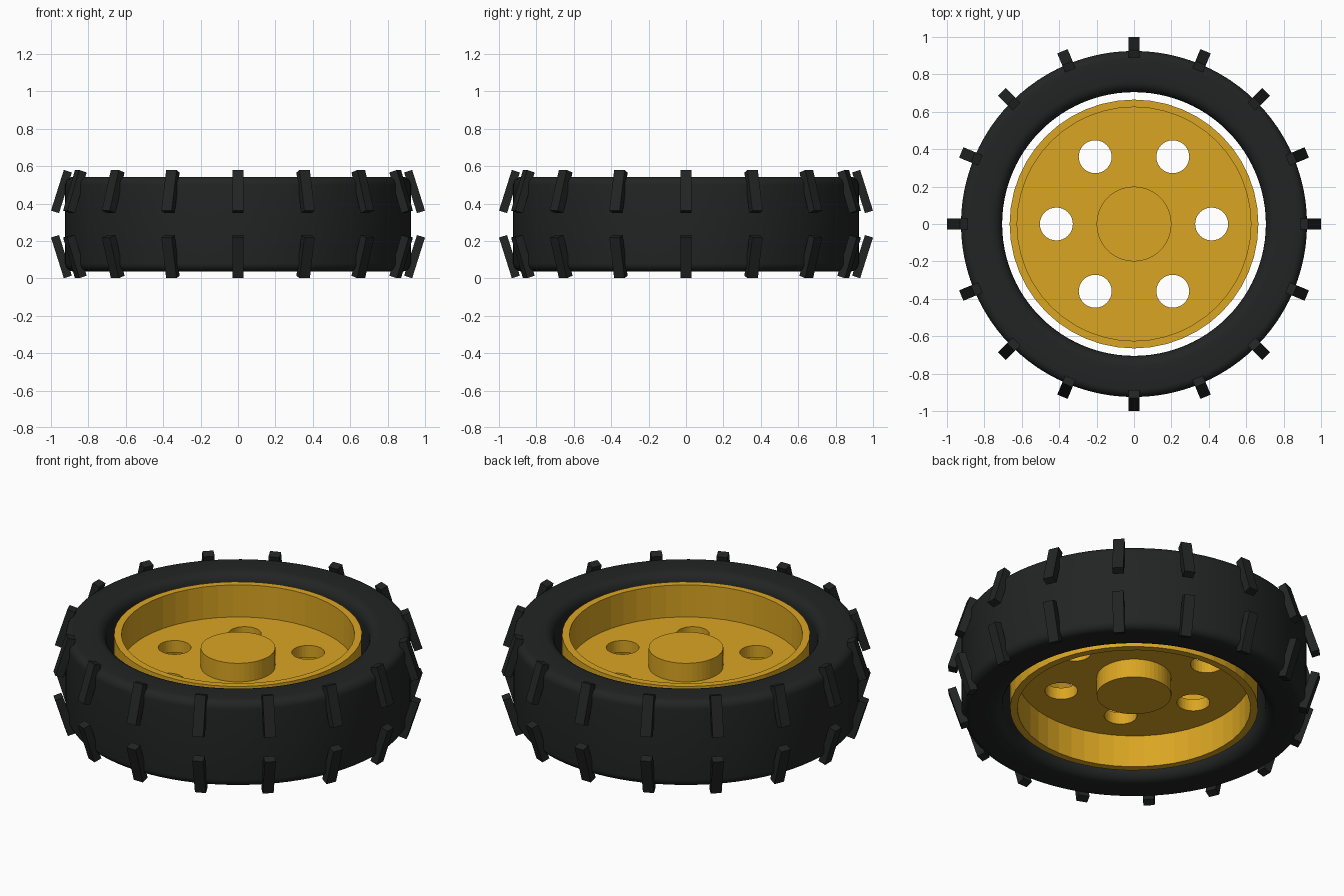
import bpy, bmesh
from math import pi, cos, sin, radians
from mathutils import Matrix

if "Cube" in bpy.data.objects:
    bpy.data.objects.remove(bpy.data.objects["Cube"])

MID = 0.29  # height of the wheel's middle plane


def material(name, rgb):
    m = bpy.data.materials.new(name)
    m.diffuse_color = (*rgb, 1)
    m.use_nodes = True
    m.node_tree.nodes["Principled BSDF"].inputs["Base Color"].default_value = m.diffuse_color
    return m


RUBBER = material("black_rubber", (0.016, 0.017, 0.017))
GOLD = material("gold_paint", (0.70, 0.376, 0.016))


def finish(name, bm, mat=None):
    bmesh.ops.recalc_face_normals(bm, faces=bm.faces)
    me = bpy.data.meshes.new(name)
    bm.to_mesh(me)
    bm.free()
    ob = bpy.data.objects.new(name, me)
    bpy.context.collection.objects.link(ob)
    if mat:
        me.materials.append(mat)
    return ob


def lathe(name, profile, steps, closed, mat):
    """Spin an (r, z) profile about the z axis; z is measured from MID."""
    bm = bmesh.new()
    vs = [bm.verts.new((r, 0, z + MID)) for r, z in profile]
    pairs = list(zip(vs, vs[1:])) + ([(vs[-1], vs[0])] if closed else [])
    es = [bm.edges.new(p) for p in pairs]
    bmesh.ops.spin(bm, geom=vs + es, cent=(0, 0, 0), axis=(0, 0, 1),
                   angle=2 * pi, steps=steps, use_merge=True)
    bmesh.ops.remove_doubles(bm, verts=bm.verts, dist=1e-5)
    return finish(name, bm, mat)


# Tyre: rounded-rectangle section
section = []
H = 0.253
for r, z, c, start in ((0.925, H, 0.045, 0), (0.705, H, 0.06, 90),
                       (0.705, -H, 0.06, 180), (0.925, -H, 0.045, 270)):
    cr = r - c if r > 0.8 else r + c
    cz = z - c if z > 0 else z + c
    for i in range(7):
        a = radians(start + 15 * i)
        section.append((cr + c * cos(a), cz + c * sin(a)))
tyre = lathe("tyre", section, 96, True, RUBBER)
bpy.context.view_layer.objects.active = tyre
tyre.select_set(True)
bpy.ops.object.shade_smooth_by_angle(angle=radians(40))

# Wheel rim with web and hub in one turned piece
half = [(0, 0.145), (0.2, 0.145), (0.2, 0.035), (0.625, 0.035),
        (0.625, 0.225), (0.665, 0.225)]
rim = lathe("wheel_rim", half + [(r, -z) for r, z in reversed(half)],
            48, False, GOLD)

# Six round holes through the web
bm = bmesh.new()
for i in range(6):
    a = i * pi / 3
    bmesh.ops.create_cone(
        bm, cap_ends=True, segments=32, radius1=0.088, radius2=0.088, depth=0.2,
        matrix=Matrix.Translation((0.415 * cos(a), 0.415 * sin(a), MID)))
cutter = finish("hole_cutter", bm)
cutter.hide_render = True
cutter.hide_viewport = True
cut = rim.modifiers.new("holes", 'BOOLEAN')
cut.object = cutter
cut.operation = 'DIFFERENCE'
cut.solver = 'EXACT'

# Tread lugs: two mirrored rows of sixteen tilted bars
for row, side in (("upper", 1), ("lower", -1)):
    bm = bmesh.new()
    for i in range(16):
        m = (Matrix.Rotation(i * pi / 8, 4, 'Z')
             @ Matrix.Translation((0.944, 0, MID + side * 0.174))
             @ Matrix.Rotation(radians(-17.5 * side), 4, 'Y')
             @ Matrix.Diagonal((0.045, 0.06, 0.228, 1)))
        bmesh.ops.create_cube(bm, size=1, matrix=m)
    finish(row + "_tread_lugs", bm, RUBBER)
